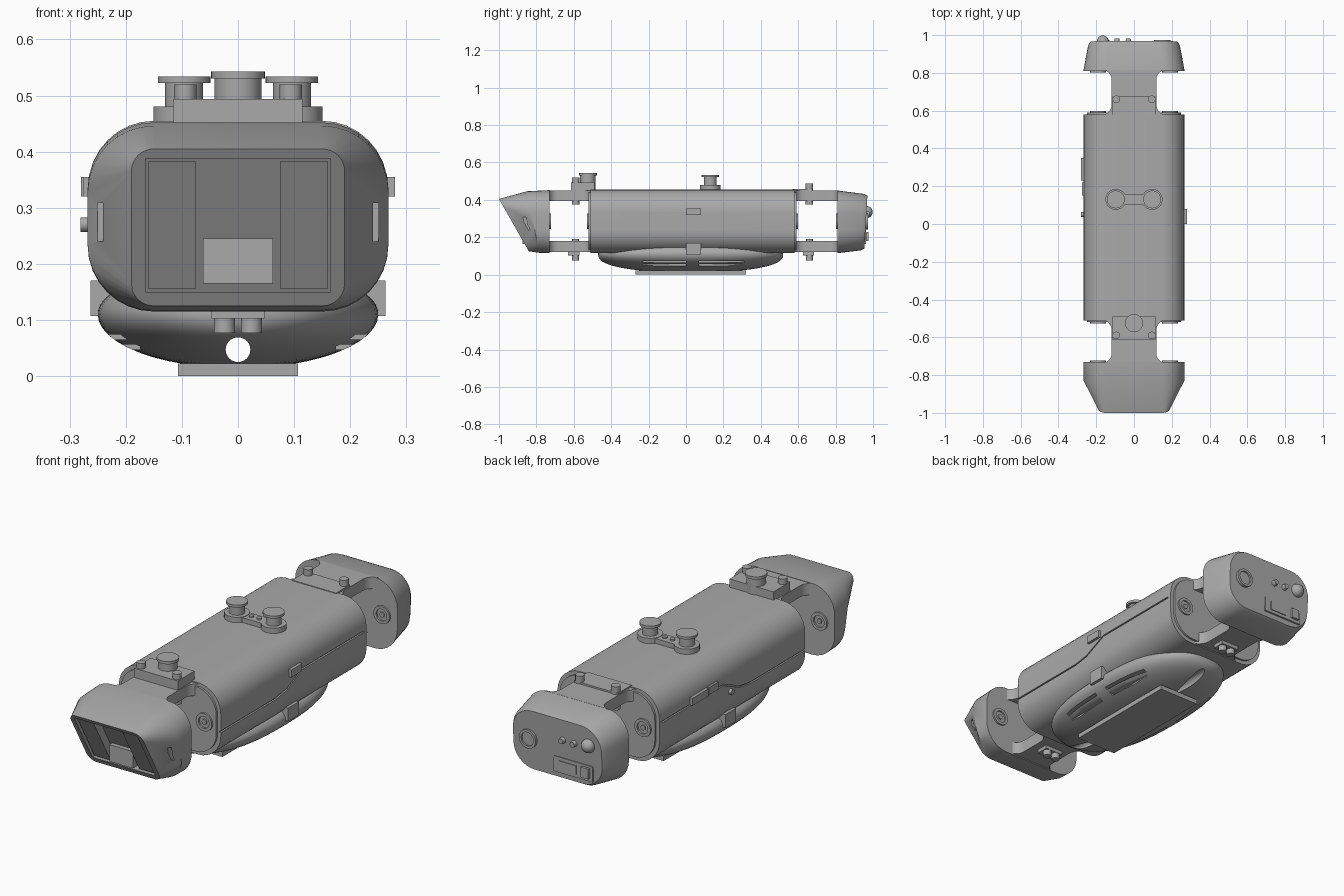
import bpy, bmesh, math
from mathutils import Vector

if "Cube" in bpy.data.objects:
    bpy.data.objects.remove(bpy.data.objects["Cube"], do_unlink=True)

grey = bpy.data.materials.new("mid grey")
grey.use_nodes = True
COLOUR = (0.4, 0.4, 0.4, 1)
grey.diffuse_color = COLOUR
for node in grey.node_tree.nodes:
    if node.type == 'BSDF_PRINCIPLED':
        node.inputs["Base Color"].default_value = COLOUR


def finish(name, bm):
    bmesh.ops.recalc_face_normals(bm, faces=bm.faces[:])
    mesh = bpy.data.meshes.new(name)
    bm.to_mesh(mesh)
    bm.free()
    mesh.materials.append(grey)
    ob = bpy.data.objects.new(name, mesh)
    bpy.context.scene.collection.objects.link(ob)
    return ob


def loft(name, rings):
    bm = bmesh.new()
    rows = [[bm.verts.new(p) for p in ring] for ring in rings]
    n = len(rows[0])
    for a, b in zip(rows, rows[1:]):
        for i in range(n):
            j = (i + 1) % n
            bm.faces.new((a[i], a[j], b[j], b[i]))
    bm.faces.new(rows[0])
    bm.faces.new(rows[-1])
    return finish(name, bm)


def prism(name, pts, axis, a, b):
    def place(p, h):
        q = list(p)
        q.insert(axis, h)
        return q
    return loft(name, [[place(p, h) for p in pts] for h in (a, b)])


def box(name, x0, x1, y0, y1, z0, z1):
    return prism(name, [(x0, y0), (x1, y0), (x1, y1), (x0, y1)], 2, z0, z1)


def rod(name, start, end, r, r2=None, n=32):
    a, b = Vector(start), Vector(end)
    bm = bmesh.new()
    bmesh.ops.create_cone(bm, cap_ends=True, segments=n, radius1=r,
                          radius2=r if r2 is None else r2, depth=(b - a).length)
    rot = (b - a).to_track_quat('Z', 'Y')
    for v in bm.verts:
        v.co = rot @ v.co + (a + b) / 2
    return finish(name, bm)


def dome(name, loc, r):
    bm = bmesh.new()
    bmesh.ops.create_uvsphere(bm, u_segments=24, v_segments=12, radius=r)
    bmesh.ops.translate(bm, vec=loc, verts=bm.verts[:])
    return finish(name, bm)


def cut(ob, *cutters):
    """Subtract the cutters, bake the result and drop the cutters."""
    for c in cutters:
        m = ob.modifiers.new("cut", 'BOOLEAN')
        m.operation, m.solver, m.object = 'DIFFERENCE', 'EXACT', c
    deps = bpy.context.evaluated_depsgraph_get()
    baked = bpy.data.meshes.new_from_object(ob.evaluated_get(deps))
    ob.modifiers.clear()
    ob.data = baked
    for c in cutters:
        bpy.data.objects.remove(c, do_unlink=True)


def section(hw, z0, z1, r, y, lean=0.0):
    """Rounded rectangle facing y; lean moves y back as z drops below z1."""
    ring = []
    corners = [(hw - r, z1 - r, 0), (r - hw, z1 - r, 1), (r - hw, z0 + r, 2), (hw - r, z0 + r, 3)]
    for cx, cz, q in corners:
        for i in range(9):
            a = (q + i / 8) * math.pi / 2
            z = cz + r * math.sin(a)
            ring.append((cx + r * math.cos(a), y + (z1 - z) * lean, z))
    return ring


# Main body with end plates
body = loft("main_body", [section(0.267, 0.115, 0.455, 0.118, y) for y in (-0.51, 0.58)])
seam = [(-0.6, 0.25), (-0.1, 0.25), (-0.02, 0.262), (0.1, 0.316), (0.56, 0.316)]
groove = seam + [(y, z + 0.007) for y, z in reversed(seam)]
cutters = []
for s in (-1, 1):
    cutters.append(prism("seam_cutter", groove, 0, s * 0.259, s * 0.3))
    cutters.append(rod("port_cutter", (s * 0.25, -0.085, 0.315), (s * 0.3, -0.085, 0.315), 0.033))
cut(body, *cutters)
for s in (-1, 1):
    rod("side_port_button", (s * 0.24, -0.085, 0.312), (s * 0.262, -0.085, 0.312), 0.018)
for end, y, out in (("front", -0.51, -1), ("rear", 0.58, 1)):
    loft(end + "_end_plate", [section(0.25, 0.132, 0.44, 0.11, y + out * d) for d in (-0.01, 0.01)])

# Side catches and name-plate blank
box("left_catch", 0.25, 0.28, 0.0, 0.08, 0.32, 0.355)
box("right_plate_long", -0.28, -0.25, 0.23, 0.35, 0.32, 0.355)
box("right_plate_short", -0.275, -0.25, 0.15, 0.22, 0.32, 0.355)
rod("right_button", (-0.25, 0.05, 0.27), (-0.281, 0.05, 0.27), 0.013)

# Belly pod with vents and a tunnel
POD_Y, POD_LEN = 0.025, 0.495


def pod_ring(t):
    s = (1 - abs(t) ** 2.5) ** 0.4
    ring = []
    for i in range(48):
        a = 2 * math.pi * i / 48
        c, d = math.cos(a), math.sin(a)
        if d > 0:
            c = math.copysign(abs(c) ** 0.4, c)
        ring.append((0.25 * s * c, POD_Y + POD_LEN * t, 0.11 + d * s * (0.06 if d > 0 else 0.096)))
    return ring


pod = loft("belly_pod", [pod_ring(math.sin(math.radians(k * 4.45))) for k in range(-20, 21)])
cutters = [rod("tunnel_cutter", (0, -0.7, 0.047), (0, 0.7, 0.047), 0.022)]
for s in (-1, 1):
    for y0, y1 in ((-0.23, 0.0), (0.07, 0.31)):
        for z in (0.047, 0.065):
            cutters.append(box("vent_cutter", s * 0.175, s * 0.3, y0, y1, z, z + 0.009))
cut(pod, *cutters)
box("keel_plate", -0.107, 0.107, -0.27, 0.32, 0.0, 0.022)
for s in (-1, 1):
    box("pod_catch", s * 0.2, s * 0.263, 0.0, 0.08, 0.107, 0.17)


# Linking tongues, with curved flares at both ends
def tongue(name, ya, yb, w, z0, z1):
    side = []
    for y, r, q in ((ya, 0.06, 0), (yb, 0.05, 1)):
        d = math.copysign(1, yb - ya) * (1 - 2 * q)
        arc = []
        for i in range(9):
            a = i / 8 * math.pi / 2
            arc.append((w + r - r * math.sin(a), y + d * (r - r * math.cos(a))))
        side += arc[::-1] if q else arc
    prism(name, side + [(-x, y) for x, y in reversed(side)], 2, z0, z1)


for end, ya, yb in (("front", -0.505, -0.735), ("rear", 0.575, 0.815)):
    tongue(end + "_top_tongue", ya, yb, 0.118, 0.395, 0.45)
    tongue(end + "_bottom_tongue", ya, yb, 0.085, 0.12, 0.18)

# Bolts on the tongues
box("front_mount_block", -0.115, 0.115, -0.615, -0.49, 0.44, 0.494)
box("rear_mount_block", -0.115, 0.115, 0.57, 0.675, 0.44, 0.458)
for s in (-1, 1):
    for end, y, top in (("front", -0.59, 0.52), ("rear", 0.66, 0.487)):
        rod(end + "_top_bolt", (s * 0.094, y, 0.375), (s * 0.094, y, top), 0.02, n=24)
        rod(end + "_bottom_bolt", (s * 0.024, y, 0.077), (s * 0.024, y, 0.192), 0.019, n=24)
for y in (-0.6, 0.655):
    box("bottom_pad", -0.047, 0.047, y - 0.03, y + 0.03, 0.103, 0.125)

# Top mushroom knobs
box("knob_bridge", -0.1, 0.1, 0.1, 0.16, 0.445, 0.478)
for s in (-1, 1):
    x = s * 0.096
    rod("knob_base", (x, 0.13, 0.445), (x, 0.13, 0.48), 0.055)
    rod("knob_stem", (x, 0.13, 0.47), (x, 0.13, 0.527), 0.034)
    rod("knob_cap", (x, 0.13, 0.522), (x, 0.13, 0.534), 0.047)
    rod("bridge_screw", (s * 0.02, 0.13, 0.47), (s * 0.02, 0.13, 0.485), 0.011, n=16)
rod("front_knob_stem", (0, -0.525, 0.45), (0, -0.525, 0.537), 0.042)
rod("front_knob_cap", (0, -0.525, 0.53), (0, -0.525, 0.543), 0.048)

# Hinge hubs facing the gaps
for s in (-1, 1):
    for y, out in ((-0.52, -1), (0.59, 1), (-0.73, 1), (0.81, -1)):
        hub = rod("hinge_hub", (s * 0.19, y - out * 0.01, 0.285), (s * 0.19, y + out * 0.008, 0.285), 0.042)
        cut(hub, rod("hub_cutter", (s * 0.19, y, 0.285), (s * 0.19, y + out * 0.05, 0.285), 0.028))
        rod("hub_pin", (s * 0.19, y - out * 0.01, 0.285), (s * 0.19, y + out * 0.006, 0.285), 0.012, n=16)


# Front head: leaning face with recess and lens pods
def face_y(z, depth=0.0):
    return -1 + (0.405 - z) * 0.57 + depth


def slab(z0, z1, d0, d1):
    return [(face_y(z0, d0), z0), (face_y(z0, d1), z0), (face_y(z1, d1), z1), (face_y(z1, d0), z1)]


head = loft("front_head", [section(0.268, 0.115, 0.452, 0.118, -0.73),
                           section(0.268, 0.117, 0.446, 0.118, -0.85, 0.2),
                           section(0.19, 0.125, 0.405, 0.04, -1.0, 0.57)])
cutters = [prism("recess_cutter", slab(0.15, 0.388, -0.2, 0.055), 0, -0.165, 0.165)]
for s in (-1, 1):
    cutters.append(box("slit_cutter", s * 0.241, s * 0.25, -1.0, -0.825, 0.24, 0.308))
cut(head, *cutters)
normal = Vector((0, -0.87, -0.495))
for s in (-1, 1):
    lens_pod = prism("lens_pod", slab(0.156, 0.382, 0.012, 0.06), 0, s * 0.075, s * 0.16)
    holes = []
    for z in (0.332, 0.217):
        c = Vector((s * 0.12, face_y(z, 0.012), z))
        holes.append(rod("lens_cutter", c - normal * 0.038, c + normal * 0.1, 0.035))
    cut(lens_pod, *holes)
box("centre_sensor", -0.062, 0.062, -0.875, -0.79, 0.165, 0.245)

# Rear head with controls
loft("rear_head", [section(0.268, 0.115, 0.45, 0.118, 0.81),
                   section(0.243, 0.13, 0.432, 0.112, 0.95, -0.05),
                   section(0.232, 0.14, 0.422, 0.105, 0.97, -0.06)])
dome("large_dome", (-0.165, 0.966, 0.335), 0.032)
for x in (-0.09, -0.03):
    rod("push_button", (x, 0.95, 0.325), (x, 0.982, 0.325), 0.017, 0.012, n=24)
socket = rod("socket_ring", (0.15, 0.94, 0.285), (0.15, 0.974, 0.285), 0.044)
cut(socket, rod("socket_cutter", (0.15, 0.966, 0.285), (0.15, 1.0, 0.285), 0.032))
box("control_panel", -0.185, 0.02, 0.945, 0.963, 0.165, 0.238)
box("control_screen", -0.1, -0.01, 0.95, 0.967, 0.18, 0.222)
box("control_switch", -0.17, -0.13, 0.95, 0.975, 0.18, 0.228)

# Smooth shading with sharp edges
for ob in bpy.context.scene.objects:
    if ob.type == 'MESH' and grey.name in ob.data.materials:
        ob.data.shade_smooth()
        ob.data.set_sharp_from_angle(angle=math.radians(30))
